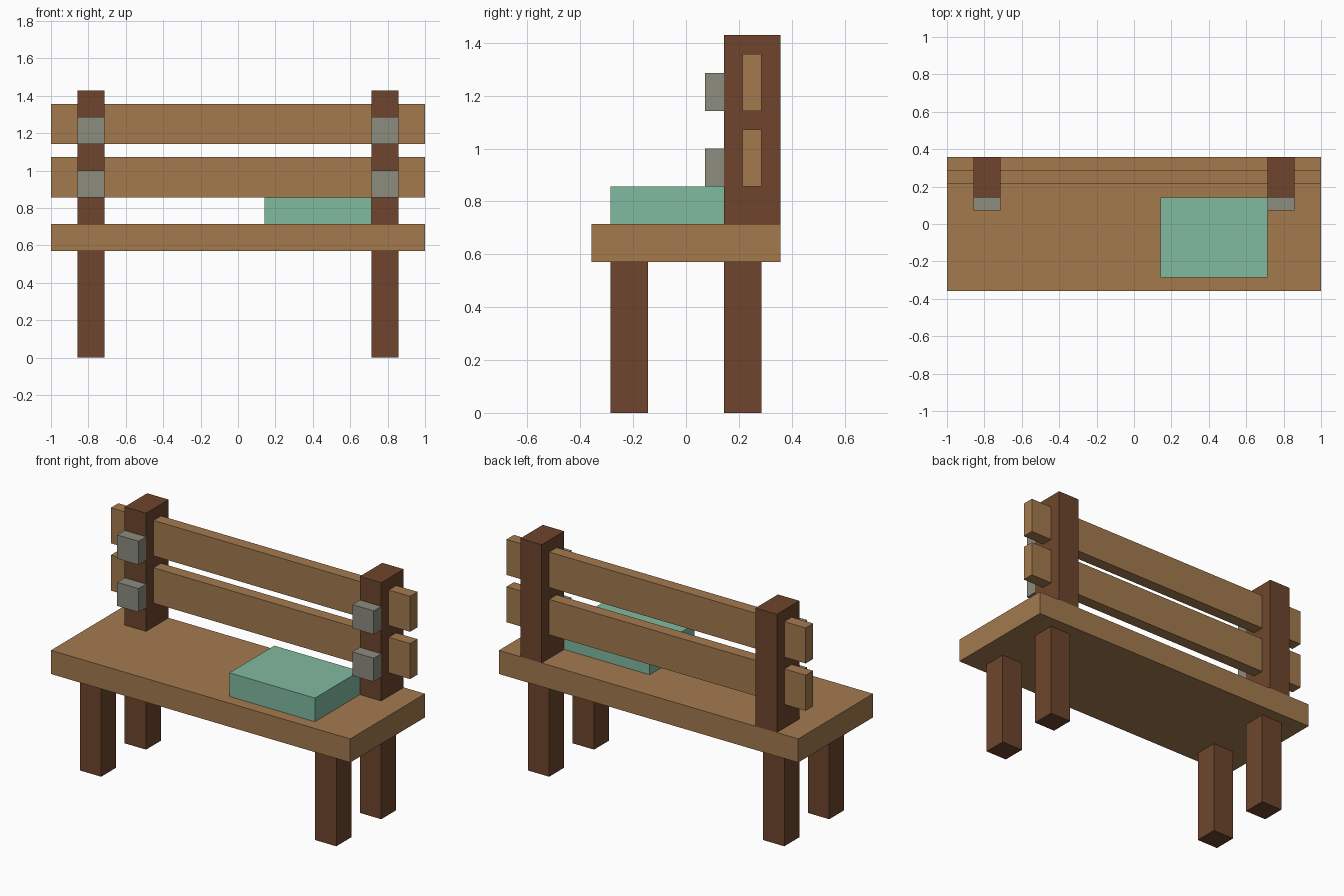
import bpy
from mathutils import Matrix, Vector
import bmesh

if "Cube" in bpy.data.objects:
    bpy.data.objects.remove(bpy.data.objects["Cube"], do_unlink=True)

U = 1 / 14  # the bench is laid out on a module of one 28th of its length


def material(name, rgb):
    mat = bpy.data.materials.new(name)
    mat.use_nodes = True
    color = (*rgb, 1.0)
    mat.diffuse_color = color
    mat.node_tree.nodes["Principled BSDF"].inputs["Base Color"].default_value = color
    return mat


def box(name, mat, low, high):
    """Axis-aligned box between two corners given in modules."""
    a, b = Vector(low) * U, Vector(high) * U
    bm = bmesh.new()
    bmesh.ops.create_cube(bm, size=1.0, matrix=Matrix.Diagonal((*(b - a), 1.0)))
    mesh = bpy.data.meshes.new(name)
    bm.to_mesh(mesh)
    bm.free()
    mesh.materials.append(mat)
    obj = bpy.data.objects.new(name, mesh)
    obj.location = (a + b) / 2
    bpy.context.collection.objects.link(obj)
    return obj


def pair(name, mat, low, high):
    """A box on the left side and its mirror twin on the right."""
    box("left_" + name, mat, low, high)
    box("right_" + name, mat, (-high[0], *low[1:]), (-low[0], *high[1:]))


light_wood = material("light wood", (0.366, 0.195, 0.076))
dark_wood = material("dark wood", (0.156, 0.060, 0.026))
grey_metal = material("grey metal", (0.262, 0.262, 0.212))
mint_fabric = material("mint fabric", (0.216, 0.491, 0.352))

# Seat and cushion
box("seat", light_wood, (-14, -5, 8), (14, 5, 10))
box("cushion", mint_fabric, (2, -4, 10), (10, 2, 12))

# Legs and back posts
pair("front_leg", dark_wood, (10, -4, 0), (12, -2, 8))
pair("back_leg", dark_wood, (10, 2, 0), (12, 4, 8))
pair("back_post", dark_wood, (10, 2, 10), (12, 5, 20))

# Backrest slats, with a grey block in front of each post
for level, z in (("lower", 12), ("upper", 16)):
    box(level + "_back_slat", light_wood, (-14, 3, z), (14, 4, z + 3))
    pair(level + "_block", grey_metal, (10, 1, z), (12, 2, z + 2))
